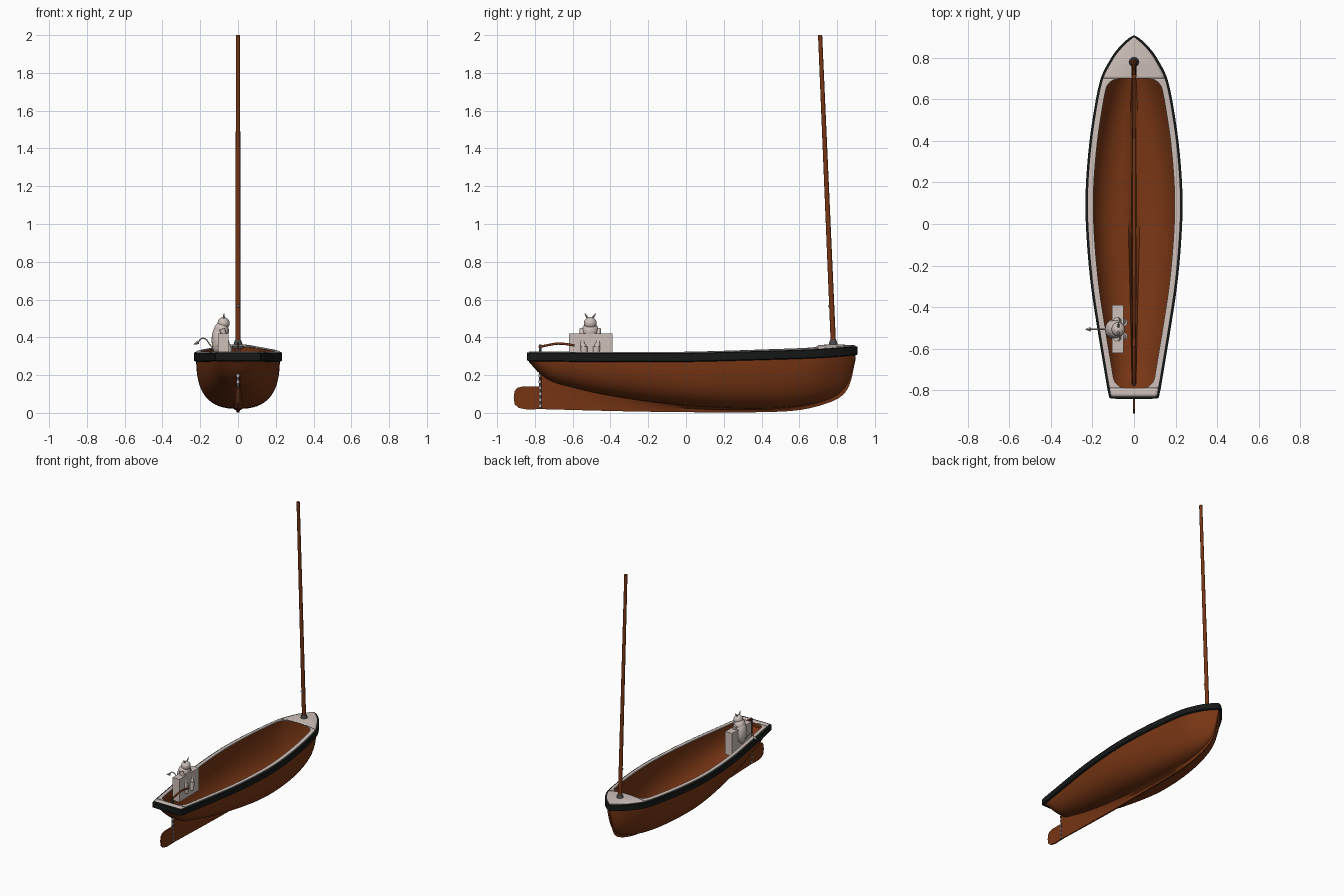
import bpy, bmesh, math
from mathutils import Vector

if "Cube" in bpy.data.objects:
    bpy.data.objects.remove(bpy.data.objects["Cube"])


def material(name, c):
    m = bpy.data.materials.new(name)
    m.diffuse_color = (*c, 1)
    m.use_nodes = True
    m.node_tree.nodes["Principled BSDF"].inputs["Base Color"].default_value = m.diffuse_color
    return m


BROWN = material("varnished brown", (0.185, 0.036, 0.007))
PALE = material("pale deck", (0.62, 0.53, 0.49))
BLACK = material("black rubber", (0.008, 0.009, 0.009))
GREY = material("dark grey metal", (0.06, 0.065, 0.07))
SILVER = material("silver fittings", (0.5, 0.5, 0.5))


def table(*pts):
    """Smooth interpolation through (y, value) pairs."""
    def slope(i):
        a, b = pts[max(i - 1, 0)], pts[min(i + 1, len(pts) - 1)]
        return (b[1] - a[1]) / (b[0] - a[0])

    def f(y):
        y = min(max(y, pts[0][0]), pts[-1][0])
        i = max(k for k in range(len(pts) - 1) if pts[k][0] <= y)
        (a, p), (b, q) = pts[i], pts[i + 1]
        h = b - a
        t = (y - a) / h
        return ((2*t**3 - 3*t*t + 1) * p + (t**3 - 2*t*t + t) * h * slope(i)
                + (3*t*t - 2*t**3) * q + (t**3 - t*t) * h * slope(i + 1))
    return f


# Hull lines: half beam, sheer height, bilge bottom, keel bottom, fullness
beam = table((-.83, .11), (-.7, .132), (-.5, .165), (-.3, .195), (-.1, .214), (.1, .222),
             (.3, .212), (.5, .188), (.7, .148), (.79, .102), (.83, .074), (.87, .036), (.897, .003))
sheer = table((-.83, .318), (-.4, .314), (0, .315), (.4, .325), (.7, .335), (.9, .35))
bilge = table((-.83, .27), (-.78, .215), (-.72, .17), (-.6, .135), (-.45, .1), (-.2, .06),
              (.1, .03), (.4, .022), (.6, .035), (.75, .07), (.83, .12), (.87, .19), (.897, .3))
keel = table((-.77, .02), (-.3, .008), (.1, .003), (.4, .004), (.6, .015), (.75, .052),
             (.83, .095), (.87, .16), (.897, .28))
full = table((-.83, 2.3), (-.3, 2.6), (.1, 2.9), (.5, 2.6), (.8, 2.0), (.9, 1.8))
STERN, BOW = -.83, .897


def span(a, b, n):
    return [a + (b - a) * i / n for i in range(n + 1)]


def finish(obj, mat, smooth=True, angle=35):
    obj.data.materials.clear()
    obj.data.materials.append(mat)
    bpy.ops.object.select_all(action='DESELECT')
    obj.select_set(True)
    bpy.context.view_layer.objects.active = obj
    if smooth:
        bpy.ops.object.shade_smooth_by_angle(angle=math.radians(angle))
    return obj


def loft(name, rows, mat, mirror=False, caps=False, closed=False, thick=0):
    """Skin a list of equally long point rows."""
    bm = bmesh.new()
    v = [[bm.verts.new(p) for p in r] for r in rows]
    n = len(rows[0])
    for a, b in zip(v, v[1:]):
        for j in range(n if closed else n - 1):
            k = (j + 1) % n
            bm.faces.new((a[j], a[k], b[k], b[j]))
    if caps:
        bm.faces.new(v[0])
        if closed:
            bm.faces.new(v[-1])
    bmesh.ops.recalc_face_normals(bm, faces=bm.faces)
    me = bpy.data.meshes.new(name)
    bm.to_mesh(me)
    bm.free()
    ob = bpy.data.objects.new(name, me)
    bpy.context.collection.objects.link(ob)
    finish(ob, mat)
    if mirror:
        ob.modifiers.new("mirror", 'MIRROR').merge_threshold = .0005
    if thick:
        s = ob.modifiers.new("thickness", 'SOLIDIFY')
        s.thickness, s.offset = thick, 0
    return ob


def rod(name, a, b, r1, r2, mat, sides=20):
    a, b = Vector(a), Vector(b)
    bpy.ops.mesh.primitive_cone_add(vertices=sides, radius1=r1, radius2=r2,
                                    depth=(b - a).length, location=(a + b) / 2)
    ob = bpy.context.object
    ob.name = name
    ob.rotation_euler = (b - a).to_track_quat('Z', 'Y').to_euler()
    return finish(ob, mat)


def ball(name, loc, size, mat):
    bpy.ops.mesh.primitive_uv_sphere_add(segments=20, ring_count=12, radius=1, location=loc)
    ob = bpy.context.object
    ob.name, ob.scale = name, size
    return finish(ob, mat)


def tube(name, pts, r, mat):
    cu = bpy.data.curves.new(name, 'CURVE')
    cu.dimensions, cu.bevel_depth, cu.bevel_resolution, cu.use_fill_caps = '3D', r, 3, True
    s = cu.splines.new('NURBS')
    s.points.add(len(pts) - 1)
    for p, co in zip(s.points, pts):
        p.co = (*co, 1)
    s.use_endpoint_u, s.order_u = True, 3
    ob = bpy.data.objects.new(name, cu)
    bpy.context.collection.objects.link(ob)
    cu.materials.append(mat)


def section(y):
    w, zs, zb, n = beam(y), sheer(y), bilge(y), full(y)
    zk = keel(y) if y > -.769 else zb - .002
    pts = []
    for i in range(17):
        t = math.radians(87 * i / 16)
        pts.append((w * math.cos(t) ** (2 / n), y, zs - (zs - zb) * math.sin(t) ** (2 / n)))
    e = min(.012, .05 * w)
    return pts + [(e, y, zb + (zk - zb) * .4), (e * .6, y, zk), (0, y, zk)]


# Hull shell with skeg, and the transom closing it
ys = span(STERN, -.77, 6) + span(-.766, .8, 50) + span(.81, BOW, 12)
loft("hull", [section(y) for y in ys], BROWN, mirror=True)
end = section(STERN)
loft("transom", [end, [(0, STERN, p[2]) for p in end]], BROWN, mirror=True)


# Pale deck: side decks around a round-cornered opening, foredeck, stern deck
def opening(y):
    d, rc = min(y + .79, .70 - y), .05
    cut = rc - math.sqrt(max(0, rc * rc - (rc - d) ** 2)) if d < rc else 0
    return beam(y) - .026 - cut


def deck_row(y, inner):
    w, crown = beam(y), .016 * max(0, min(1, (y + .2) / .9)) * min(1, (BOW - y) / .12)
    xs = span(inner, w, 8)
    return [(x, y, sheer(y) + .004 + crown * (1 - (x / w) ** 2)) for x in xs]


rim = span(-.79, -.74, 8) + span(-.72, .63, 40) + span(.65, .70, 8)
loft("side_deck", [deck_row(y, opening(y)) for y in rim], PALE, mirror=True, thick=.008)
loft("foredeck", [deck_row(y, 0) for y in span(.70, BOW, 16)], PALE, mirror=True, thick=.008)
loft("stern_deck", [deck_row(y, 0) for y in span(STERN, -.79, 3)], PALE, mirror=True, thick=.008)

# Black rubbing strake round the whole sheer
path = [Vector((x, STERN)) for x in span(0, beam(STERN), 4)]
path += [Vector((beam(y), y)) for y in span(STERN, .8, 50)[1:] + span(.81, BOW, 12)]
path[-1].x = 0
rows = []
for i, p in enumerate(path):
    d = path[min(i + 1, len(path) - 1)] - path[max(i - 1, 0)]
    nrm = Vector((d.y, -d.x)).normalized()
    if i == len(path) - 1:
        nrm = Vector((0, 1))
    o, z = p + nrm * .012, sheer(p.y)
    rows.append([(p.x, p.y, z + .003), (o.x, o.y, z), (o.x, o.y, z - .04), (p.x, p.y, z - .045)])
loft("rubbing_strake", rows, BLACK, mirror=True, closed=True)

# Mast, its collar and a small fitting
rod("mast", (0, .782, .32), (0, .71, 2.0), .014, .011, BROWN)
rod("mast_collar", (0, .78, .342), (0, .779, .385), .03, .017, GREY)
rod("mast_cleat", (-.008, .757, .565), (.008, .757, .565), .006, .006, SILVER, 10)

# Rudder blade, post, hinge rings and tiller
blade = [(-.77, .02), (-.84, .018), (-.885, .026), (-.907, .045), (-.912, .08),
         (-.908, .115), (-.893, .133), (-.86, .141), (-.77, .141)]
loft("rudder", [[(x, y, z) for y, z in blade] for x in (-.005, .005)], BROWN, closed=True, caps=True)
rod("rudder_post", (0, -.772, .02), (0, -.772, .362), .006, .006, GREY, 12)
for i in range(6):
    z = .03 + .032 * i
    rod("rudder_hinge", (0, -.772, z), (0, -.772, z + .014), .0085, .0085, SILVER, 12)
tube("tiller", [(0, -.78, .348), (0, -.72, .362), (0, -.66, .37), (0, -.59, .357)], .0065, BROWN)

# Bench box under the little horned statue
bpy.ops.mesh.primitive_cube_add(size=1, location=(-.079, -.505, .335))
bench = bpy.context.object
bench.name, bench.scale = "statue_block", (.056, .23, .17)
finish(bench, PALE, False)

# Seated statue facing inboard, with horns, limbs and tail
cy = -.507
ball("statue_body", (-.098, cy, .385), (.042, .048, .085), PALE)
ball("statue_chest", (-.088, cy, .435), (.04, .044, .045), PALE)
ball("statue_head", (-.076, cy, .475), (.032, .034, .032), PALE)
for s in (-1, 1):
    ball("statue_thigh", (-.075, cy + s * .036, .345), (.038, .021, .034), PALE)
    rod("statue_leg", (-.048, cy + s * .03, .29), (-.05, cy + s * .034, .35), .015, .019, PALE)
    rod("statue_arm", (-.05, cy + s * .04, .35), (-.085, cy + s * .043, .445), .011, .015, PALE)
    rod("statue_horn", (-.076, cy + s * .008, .495), (-.074, cy + s * .03, .526), .008, .002, PALE, 10)
tube("statue_tail", [(-.12, cy, .33), (-.15, cy, .36), (-.17, cy, .395), (-.2, cy, .395),
                     (-.212, cy, .37)], .0035, PALE)
rod("tail_tip", (-.21, cy, .374), (-.237, cy, .362), .011, 0, PALE, 4)
